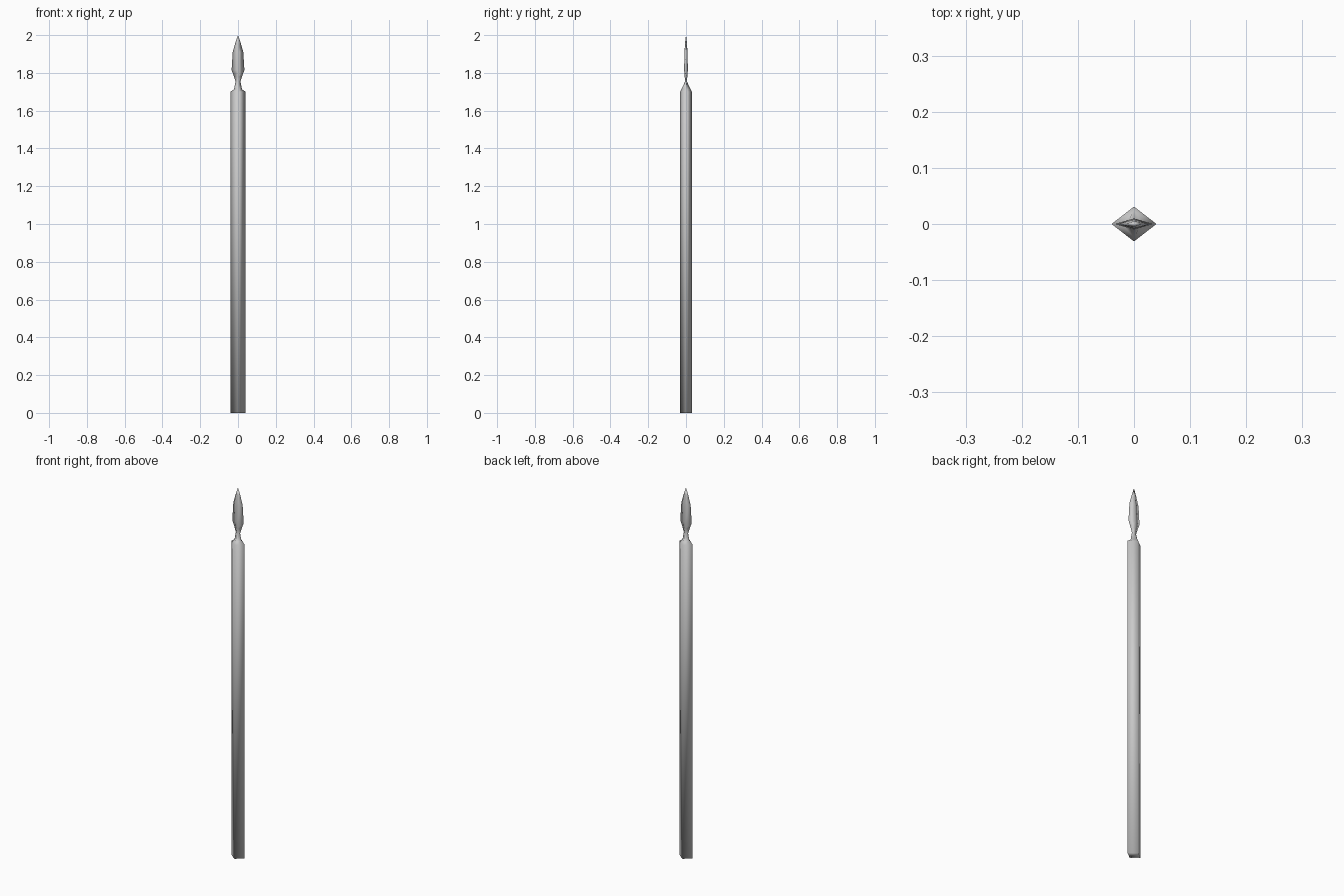
import bpy, bmesh

if "Cube" in bpy.data.objects:
    bpy.data.objects.remove(bpy.data.objects["Cube"])

# Diamond cross-sections up the spear: height, half width (x), half depth (y)
PROFILE = [
    (0.0, 0.04, 0.031),      # butt of shaft
    (1.70, 0.04, 0.031),     # top of shaft
    (1.713, 0.021, 0.024),   # shoulder
    (1.755, 0.013, 0.005),   # neck
    (1.78, 0.021, 0.007),    # base of blade
    (1.815, 0.034, 0.010),   # widest part of blade
    (1.91, 0.028, 0.008),    # blade starts to taper
    (1.96, 0.014, 0.005),
]
TIP = 2.0


def loft_diamonds(name, profile, tip):
    bm = bmesh.new()
    rings = [[bm.verts.new(p) for p in
              ((w, 0, z), (0, d, z), (-w, 0, z), (0, -d, z))]
             for z, w, d in profile]
    for low, high in zip(rings, rings[1:]):
        for i in range(4):
            j = (i + 1) % 4
            bm.faces.new((low[i], low[j], high[j], high[i]))
    # Flat butt and pointed tip
    bm.faces.new(rings[0][::-1])
    top = bm.verts.new((0, 0, tip))
    for i in range(4):
        bm.faces.new((rings[-1][i], rings[-1][(i + 1) % 4], top))
    bmesh.ops.recalc_face_normals(bm, faces=bm.faces)
    # The whole spear is smooth shaded
    for f in bm.faces:
        f.smooth = True
    mesh = bpy.data.meshes.new(name)
    bm.to_mesh(mesh)
    bm.free()
    obj = bpy.data.objects.new(name, mesh)
    bpy.context.collection.objects.link(obj)
    return obj


# Shaft and blade are one continuous piece
loft_diamonds("spear", PROFILE, TIP)
